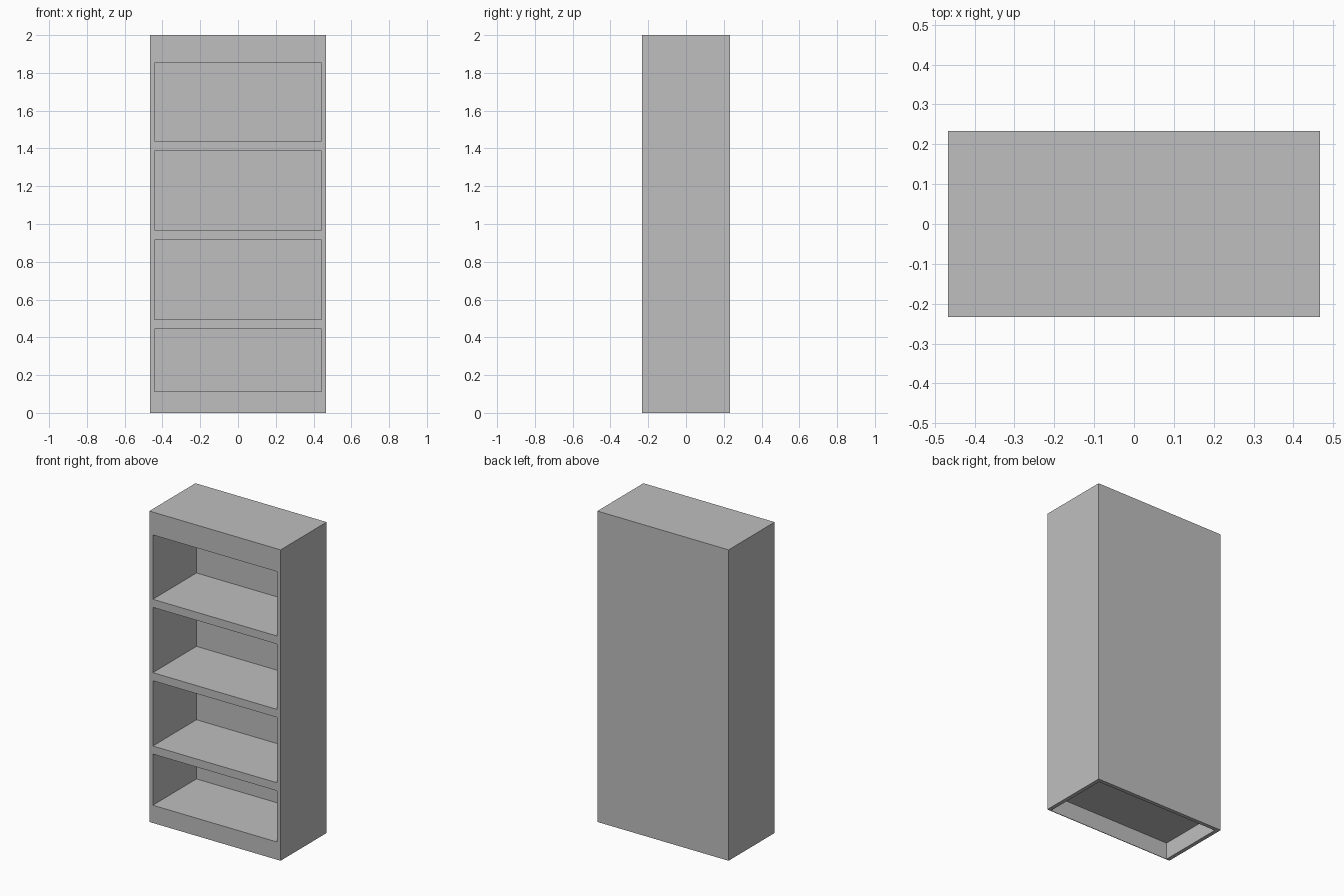
import bpy
from mathutils import Vector

default = bpy.data.objects.get("Cube")
if default:
    bpy.data.objects.remove(default, do_unlink=True)

WIDTH, DEPTH, HEIGHT = 0.934, 0.468, 2.0
WALL = 0.025          # side and back panel thickness
FLOOR = 0.114         # top of the lowest shelf
SHELF_STEP = 0.472    # spacing of the shelf fronts
SHELF = 0.052         # shelf thickness
TOP_RAIL = 1.853      # underside of the top
SKIN = 0.004          # thin plinth board

grey = bpy.data.materials.new("plain grey")
grey.use_nodes = True
colour = (0.52, 0.52, 0.52, 1)
grey.diffuse_color = colour
grey.node_tree.nodes["Principled BSDF"].inputs["Base Color"].default_value = colour


def box(name, low, high):
    """Axis-aligned box between two corners."""
    low, high = Vector(low), Vector(high)
    bpy.ops.mesh.primitive_cube_add(size=1, location=(low + high) / 2)
    obj = bpy.context.object
    obj.name = obj.data.name = name
    obj.scale = high - low
    bpy.ops.object.transform_apply(location=True, rotation=False, scale=True)
    obj.data.materials.append(grey)
    return obj


def carve(target, low, high):
    """Cut a box-shaped hollow out of the target."""
    cutter = box("cutter", low, high)
    cutter.hide_render = True
    mod = target.modifiers.new("hollow", "BOOLEAN")
    mod.operation = "DIFFERENCE"
    mod.solver = "EXACT"
    mod.object = cutter
    bpy.context.view_layer.objects.active = target
    bpy.ops.object.modifier_apply(modifier=mod.name)
    bpy.data.objects.remove(cutter, do_unlink=True)


# Cabinet body
half_w, half_d = WIDTH / 2, DEPTH / 2
inner_x, inner_back = half_w - WALL, half_d - WALL
cabinet = box("bookcase_body", (-half_w, -half_d, 0), (half_w, half_d, HEIGHT))

# Four open compartments, the lowest one shorter
first_front = FLOOR + 0.329
for i in range(4):
    bottom = FLOOR if i == 0 else first_front + SHELF + (i - 1) * SHELF_STEP
    top = TOP_RAIL if i == 3 else first_front + i * SHELF_STEP
    carve(cabinet, (-inner_x, -half_d - 0.1, bottom), (inner_x, inner_back, top))

# Open hollow under the lowest shelf, behind the plinth board
carve(cabinet, (-inner_x, -half_d + SKIN, -0.1), (inner_x, inner_back, FLOOR - 0.006))
